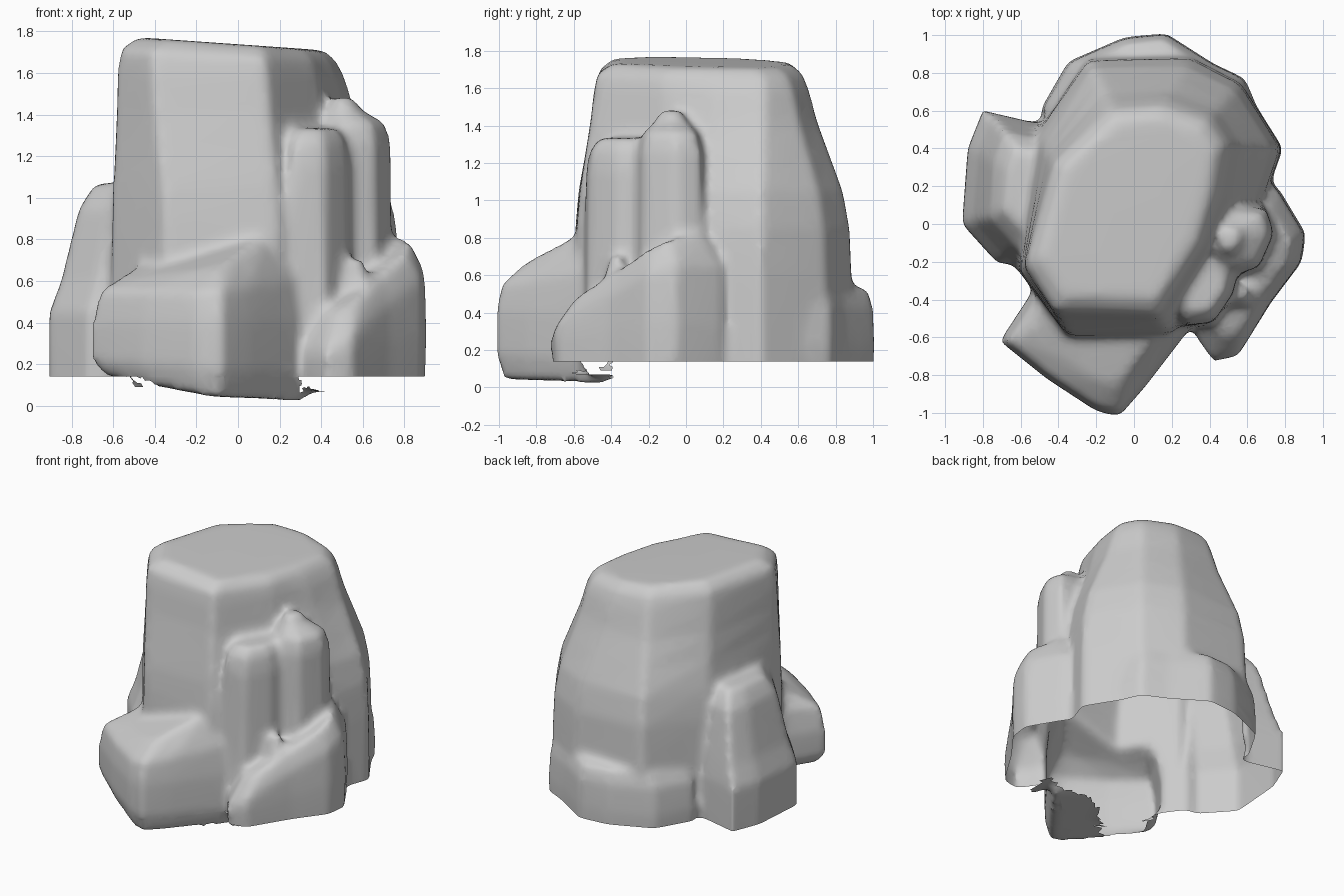
import bpy, bmesh

cube = bpy.data.objects.get("Cube")
if cube:
    bpy.data.objects.remove(cube, do_unlink=True)

stone = bpy.data.materials.new("grey_stone")
stone.use_nodes = True
GREY = (0.6, 0.6, 0.6, 1)
stone.diffuse_color = GREY
bsdf = next(n for n in stone.node_tree.nodes if n.type == 'BSDF_PRINCIPLED')
bsdf.inputs["Base Color"].default_value = GREY
bsdf.inputs["Roughness"].default_value = 0.8

RIM = 0.14  # height of the open lower rim
bm = bmesh.new()


def loft(loops):
    """Skin a stack of equal-length point loops into a closed lump."""
    rows = [[bm.verts.new(p) for p in loop] for loop in loops]
    n = len(rows[0])
    for low, high in zip(rows, rows[1:]):
        for i in range(n):
            j = (i + 1) % n
            bm.faces.new((low[i], low[j], high[j], high[i]))
    bm.faces.new(rows[0][::-1])
    bm.faces.new(rows[-1])


def ring(outline, z, s=1, dx=0, dy=0, kx=0, ky=0):
    """Outline scaled about its middle, shifted by dx, dy and tilted by kx, ky."""
    cx = sum(p[0] for p in outline) / len(outline)
    cy = sum(p[1] for p in outline) / len(outline)
    offsets = [((x - cx) * s, (y - cy) * s) for x, y in outline]
    return [(cx + x + dx, cy + y + dy, z + kx * x + ky * y) for x, y in offsets]


def boulder(outline, rings):
    loft([ring(outline, *r) for r in rings])


def blend(a, b, t):
    return [(p[0] + (q[0] - p[0]) * t, p[1] + (q[1] - p[1]) * t) for p, q in zip(a, b)]


# Main flat-topped block, changing from its foot outline to its rim outline
foot = [(-.61, -.25), (-.35, -.6), (.2, -.59), (.5, -.1), (.7, .15),
        (.79, .4), (.57, .75), (.3, .89), (-.25, .88), (-.52, .48)]
crown = [(-.58, -.22), (-.42, -.47), (.13, -.48), (.36, -.12), (.44, .15),
         (.48, .42), (.39, .55), (.15, .63), (-.12, .61), (-.43, .32)]
stages = [(.07, 0), (.6, .02), (.85, .06), (1.05, .2), (1.25, .48),
          (1.42, .72), (1.58, .88)]
block = [ring(blend(foot, crown, t), z) for z, t in stages]
block += [ring(crown, 1.68, .99, 0, 0, -.05), ring(crown, 1.735, .86, 0, 0, -.07)]
loft(block)

# Front boulder, which dips lowest
boulder([(-.71, -.62), (-.46, -.82), (-.2, -.99), (-.08, -1.02), (.06, -.86),
         (.26, -.6), (.4, -.4), (-.1, -.25), (-.5, -.3)],
        [(.07, .88, 0, 0, -.14, .08), (.18, 1, 0, 0, -.05), (.4, 1),
         (.58, .93, 0, 0, .05, .1), (.74, .73, 0, .07, .3, .3)])

# Right boulder, sloping up towards the block
boulder([(.26, -.35), (.33, -.6), (.42, -.73), (.55, -.7), (.73, -.41),
         (.89, -.2), (.91, -.05), (.76, .2), (.4, .2)],
        [(.07, .97), (.28, 1, 0, 0, .2), (.46, .97, 0, 0, .42, .25),
         (.63, .75, 0, .02, .38, .4)])

# Small knob on the right boulder
boulder([(.5, -.42), (.6, -.43), (.64, -.34), (.54, -.3)],
        [(.45, 1.4), (.62, 1), (.7, .6)])

# Front column
boulder([(.2, -.4), (.26, -.54), (.42, -.52), (.53, -.36), (.55, -.1), (.25, -.05)],
        [(.3, 1.05), (1.15, 1), (1.27, .9), (1.335, .65)])

# Side column with a small peak
boulder([(.42, -.2), (.52, -.27), (.66, -.23), (.74, -.05), (.7, .08), (.5, .1), (.4, 0)],
        [(.4, 1.05), (1.25, 1), (1.36, .85), (1.42, .5, -.05), (1.485, .3, -.06)])

# Left boulder
boulder([(-.91, 0), (-.72, -.21), (-.55, -.21), (-.45, .2), (-.5, .53), (-.8, .6), (-.88, .4)],
        [(.07, 1), (.45, 1), (.6, .92, .04), (.95, .76, .09, -.01), (1.07, .54, .12, -.01)])

# Low ledge across the back
boulder([(-.5, .6), (-.35, .86), (-.05, .99), (.17, 1.01), (.42, .85), (.59, .77),
         (.66, .6), (.3, .45), (-.3, .4)],
        [(.07, .98), (.23, 1), (.43, .97), (.53, .86)])

bmesh.ops.recalc_face_normals(bm, faces=bm.faces)
mesh = bpy.data.meshes.new("rock_outcrop")
bm.to_mesh(mesh)
bm.free()
rock = bpy.data.objects.new("rock_outcrop", mesh)
bpy.context.collection.objects.link(rock)

# Fuse the lumps and wear the edges down
fuse = rock.modifiers.new("fuse", 'REMESH')
fuse.mode = 'VOXEL'
fuse.voxel_size = 0.025
wear = rock.modifiers.new("wear", 'SMOOTH')
wear.factor = 0.5
wear.iterations = 12
thin = rock.modifiers.new("thin", 'DECIMATE')
thin.ratio = 0.3
graph = bpy.context.evaluated_depsgraph_get()
fused = bpy.data.meshes.new_from_object(rock.evaluated_get(graph))
rock.modifiers.clear()
rock.data = fused
fused.name = "rock_outcrop"

# Open the hollow underside, keeping a scrap of floor beneath the front boulder
bm = bmesh.new()
bm.from_mesh(fused)
bmesh.ops.bisect_plane(bm, geom=bm.verts[:] + bm.edges[:] + bm.faces[:],
                       plane_co=(0, 0, RIM), plane_no=(0, 0, 1))


def is_open(face):
    c = face.calc_center_median()
    under_front = c.y < -.4 and c.x < .3
    flap = -.6 < c.y < -.4 and .3 <= c.x < .43 and c.z < .1
    floor = face.normal.z < -.6 and c.x - c.y > .4
    wall = under_front and face.normal.z > -.6
    return c.z < RIM and not (wall or (floor and (under_front or flap)))


bmesh.ops.delete(bm, geom=[f for f in bm.faces if is_open(f)], context='FACES')
for f in bm.faces:
    f.smooth = True
    f.material_index = 0
bm.to_mesh(fused)
bm.free()
fused.materials.clear()
fused.materials.append(stone)
